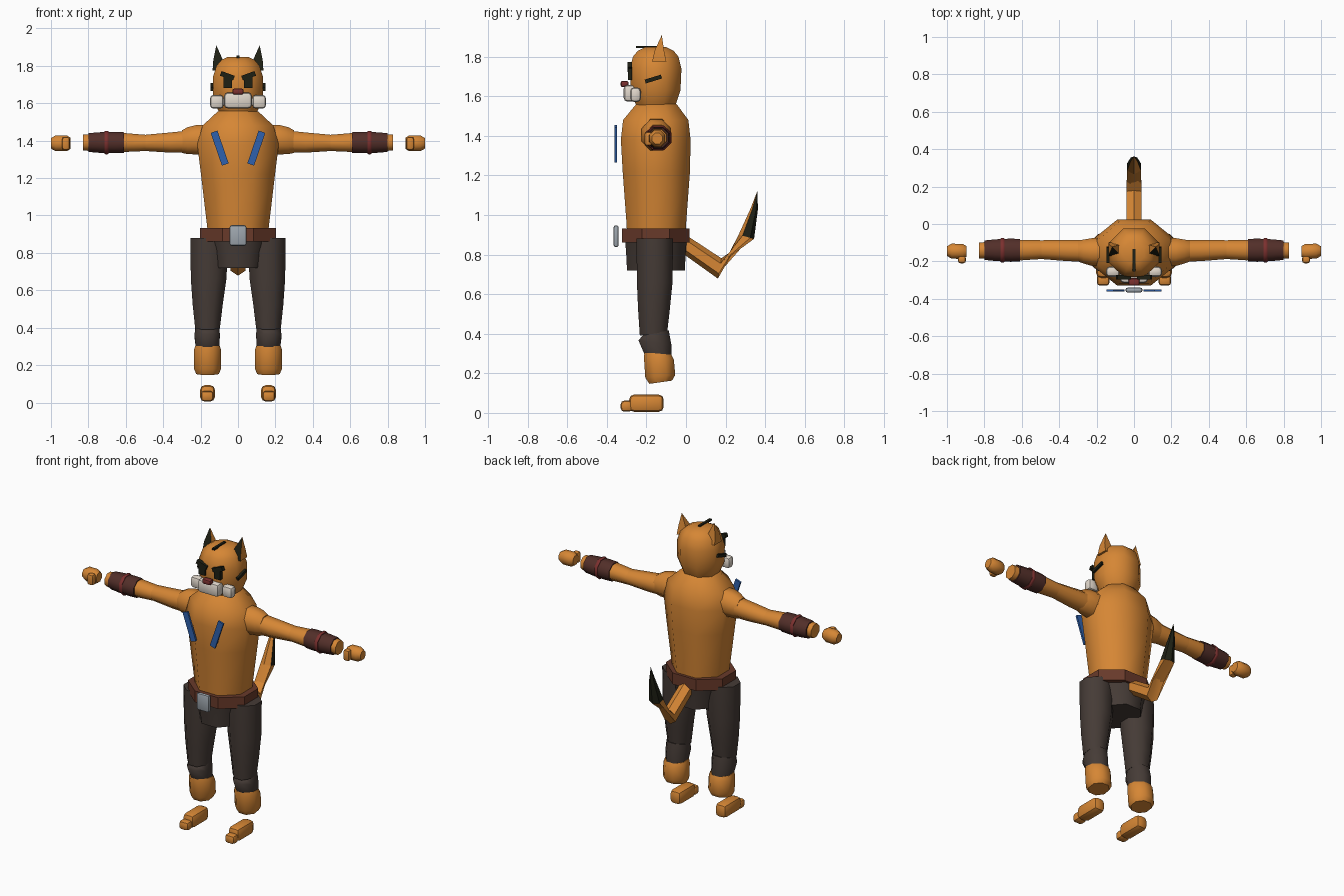
import bpy, bmesh, math
from mathutils import Matrix, Vector

cube = bpy.data.objects.get("Cube")
if cube:
    bpy.data.objects.remove(cube, do_unlink=True)


def material(name, r, g, b):
    m = bpy.data.materials.new(name)
    m.use_nodes = True
    m.diffuse_color = (r, g, b, 1)
    m.node_tree.nodes["Principled BSDF"].inputs["Base Color"].default_value = (r, g, b, 1)
    return m


FUR = material("orange fur", 0.67, 0.24, 0.035)
DARK = material("black marking", 0.013, 0.014, 0.007)
WHITE = material("pale muzzle", 0.75, 0.68, 0.6)
RED = material("dark red", 0.2, 0.03, 0.028)
BELT = material("belt brown", 0.14, 0.042, 0.023)
CUFF = material("cuff brown", 0.085, 0.028, 0.022)
PANTS = material("trouser grey", 0.06, 0.044, 0.037)
BLUE = material("strap blue", 0.028, 0.12, 0.42)
STEEL = material("buckle steel", 0.34, 0.38, 0.42)


def finish(name, bm, mats, angle, rule=None):
    bmesh.ops.recalc_face_normals(bm, faces=bm.faces)
    bm.normal_update()
    if rule:
        for f in bm.faces:
            f.material_index = int(rule(f))
    me = bpy.data.meshes.new(name)
    bm.to_mesh(me)
    bm.free()
    for m in mats:
        me.materials.append(m)
    me.shade_smooth()
    me.set_sharp_from_angle(angle=math.radians(angle))
    ob = bpy.data.objects.new(name, me)
    bpy.context.collection.objects.link(ob)
    return ob


def loft(name, stations, mats, sides=8, along="z", angle=50, rule=None):
    """Skin flat-sided rings; station = x, y, z, two half widths, optional tilt."""
    bm = bmesh.new()
    rings = []
    for x, y, z, a, b, *tilt in stations:
        t = math.radians(tilt[0]) if tilt else 0
        ring = []
        for i in range(sides):
            w = math.tau * (i + 0.5) / sides
            u = a * math.cos(w) / math.cos(math.pi / sides)
            v = b * math.sin(w) / math.cos(math.pi / sides)
            if along == "z":
                p = (x + u, y + v * math.cos(t), z + v * math.sin(t))
            else:
                p = (x, y + u, z + v)
            ring.append(bm.verts.new(p))
        rings.append(ring)
    for lo, hi in zip(rings, rings[1:]):
        for i in range(sides):
            j = (i + 1) % sides
            bm.faces.new((lo[i], lo[j], hi[j], hi[i]))
    bm.faces.new(rings[0])
    bm.faces.new(rings[-1])
    bmesh.ops.remove_doubles(bm, verts=bm.verts, dist=0.0005)
    return finish(name, bm, mats, angle, rule)


def block(name, centre, size, mat, axis="Y", turn=0, bevel=0):
    bm = bmesh.new()
    bmesh.ops.create_cube(bm, size=1)
    bmesh.ops.scale(bm, vec=size, verts=bm.verts)
    if bevel:
        bmesh.ops.bevel(bm, geom=bm.edges[:], offset=bevel, segments=2,
                        profile=0.5, affect="EDGES")
    bmesh.ops.transform(bm, verts=bm.verts, matrix=Matrix.Translation(Vector(centre))
                        @ Matrix.Rotation(math.radians(turn), 4, axis))
    return finish(name, bm, [mat], 40)


# Head and torso
HY = -0.153
loft("head", [(0, HY, 1.52, .085, .085), (0, HY, 1.57, .11, .105), (0, HY, 1.63, .134, .125),
              (0, HY, 1.74, .134, .13), (0, HY, 1.80, .115, .115), (0, HY, 1.83, .09, .09),
              (0, HY, 1.848, .055, .055)], [FUR])
loft("torso", [(0, -.15, .9, .16, .148), (0, -.15, .95, .166, .15), (0, -.15, 1.22, .198, .17),
               (0, -.153, 1.38, .218, .176), (0, -.153, 1.48, .19, .165),
               (0, -.15, 1.55, .115, .11), (0, -.15, 1.575, .08, .09)], [FUR])

# Face
block("muzzle", (0, -.28, 1.615), (.15, .07, .085), WHITE, bevel=.02)
block("nose", (0, -.31, 1.662), (.06, .04, .032), RED, bevel=.01)
block("crown_stripe", (0, -.193, 1.849), (.017, .12, .012), DARK)

# Belt, buckle and hips
loft("belt", [(0, -.153, .86, .203, .17), (0, -.153, .933, .203, .17)], [BELT], angle=30)
block("buckle", (0, -.353, .893), (.09, .026, .11), STEEL, bevel=.011)
loft("hips", [(0, -.152, .72, .128, .146), (0, -.152, .8, .145, .15),
              (0, -.152, .87, .165, .155)], [PANTS])

# Tail with a dark tip
loft("tail", [(0, -.02, .86, .04, .045, 90), (0, .17, .73, .04, .045, 80),
              (0, .305, .89, .037, .035, -15)], [FUR], sides=6, angle=30)
loft("tail_tip", [(0, .305, .89, .037, .035, -15), (0, .345, 1.03, .018, .016, -15),
                  (0, .362, 1.125, 0, 0)], [DARK, FUR], sides=6, angle=30,
     rule=lambda f: f.normal.y < -.3)

for side, s in (("left", 1), ("right", -1)):
    # Ears, dark inside
    loft(side + "_ear", [(s * .1, -.135, 1.775, .036, .036), (s * .106, -.135, 1.83, .026, .024),
                         (s * .116, -.122, 1.91, 0, 0)], [FUR, DARK], sides=4, angle=30,
         rule=lambda f: f.normal.y < -.5)
    # Eyes, brows, cheeks and head stripes
    block(side + "_eye", (s * .055, -.283, 1.715), (.045, .022, .065), DARK)
    block(side + "_brow", (s * .057, -.284, 1.747), (.075, .024, .026), DARK, "Y", -s * 20)
    block(side + "_cheek", (s * .113, -.255, 1.608), (.074, .055, .074), WHITE, bevel=.02)
    block(side + "_head_stripe", (s * .14, -.165, 1.687), (.016, .086, .02), DARK, "X", 17)
    # Chest strap
    block(side + "_strap", (s * .098, -.355, 1.36), (.038, .012, .185), BLUE, "Y", s * 19)

    # Arm
    def arm(part, rows, mats):
        loft(side + part, [(s * x, y, z, a, b) for x, y, z, a, b in rows], mats, along="x")

    arm("_shoulder", [(.15, -.15, 1.40, .075, .085), (.225, -.15, 1.405, .074, .078),
                      (.27, -.147, 1.40, .064, .072), (.3, -.145, 1.395, .055, .06)], [FUR])
    arm("_upper_arm", [(.25, -.145, 1.395, .058, .06), (.36, -.142, 1.39, .056, .054),
                       (.5, -.137, 1.388, .05, .043)], [FUR])
    arm("_forearm", [(.49, -.137, 1.388, .05, .043), (.6, -.14, 1.39, .054, .05),
                     (.72, -.14, 1.39, .05, .05), (.83, -.142, 1.39, .042, .042)], [FUR])
    arm("_cuff", [(.61, -.14, 1.39, .06, .055), (.66, -.14, 1.39, .062, .057),
                  (.74, -.14, 1.39, .058, .055), (.8, -.14, 1.39, .052, .05)], [CUFF])
    arm("_cuff_band", [(.692, -.14, 1.39, .062, .06), (.698, -.14, 1.39, .066, .063),
                       (.708, -.14, 1.39, .066, .063), (.714, -.14, 1.39, .062, .06)], [RED])
    # Hand and thumb
    arm("_hand", [(.895, -.147, 1.386, .028, .03), (.915, -.147, 1.386, .04, .042),
                  (.975, -.145, 1.386, .04, .042), (1, -.145, 1.386, .026, .028)], [FUR])
    block(side + "_thumb", (s * .92, -.19, 1.385), (.042, .04, .07), FUR, bevel=.013)

    # Leg
    def leg(part, rows, mats):
        loft(side + part, [(s * r[0], *r[1:]) for r in rows], mats)

    leg("_thigh", [(.153, -.158, .88, .102, .092), (.157, -.158, .66, .095, .09),
                   (.162, -.162, .52, .08, .08), (.163, -.164, .4, .066, .07, 8)], [PANTS])
    leg("_shin", [(.163, -.152, .405, .064, .066, 10), (.165, -.157, .355, .068, .084, -8),
                  (.163, -.142, .29, .062, .068, -5)], [PANTS])
    leg("_ankle", [(.163, -.142, .3, .066, .068, -5), (.163, -.137, .275, .073, .076, -5),
                   (.163, -.13, .185, .073, .076, 5), (.163, -.128, .155, .06, .058, 8)], [FUR])
    # Foot and toe
    block(side + "_foot", (s * .163, -.2, .049), (.08, .175, .088), FUR, bevel=.026)
    block(side + "_toe", (s * .165, -.3, .034), (.068, .06, .056), FUR, bevel=.018)
